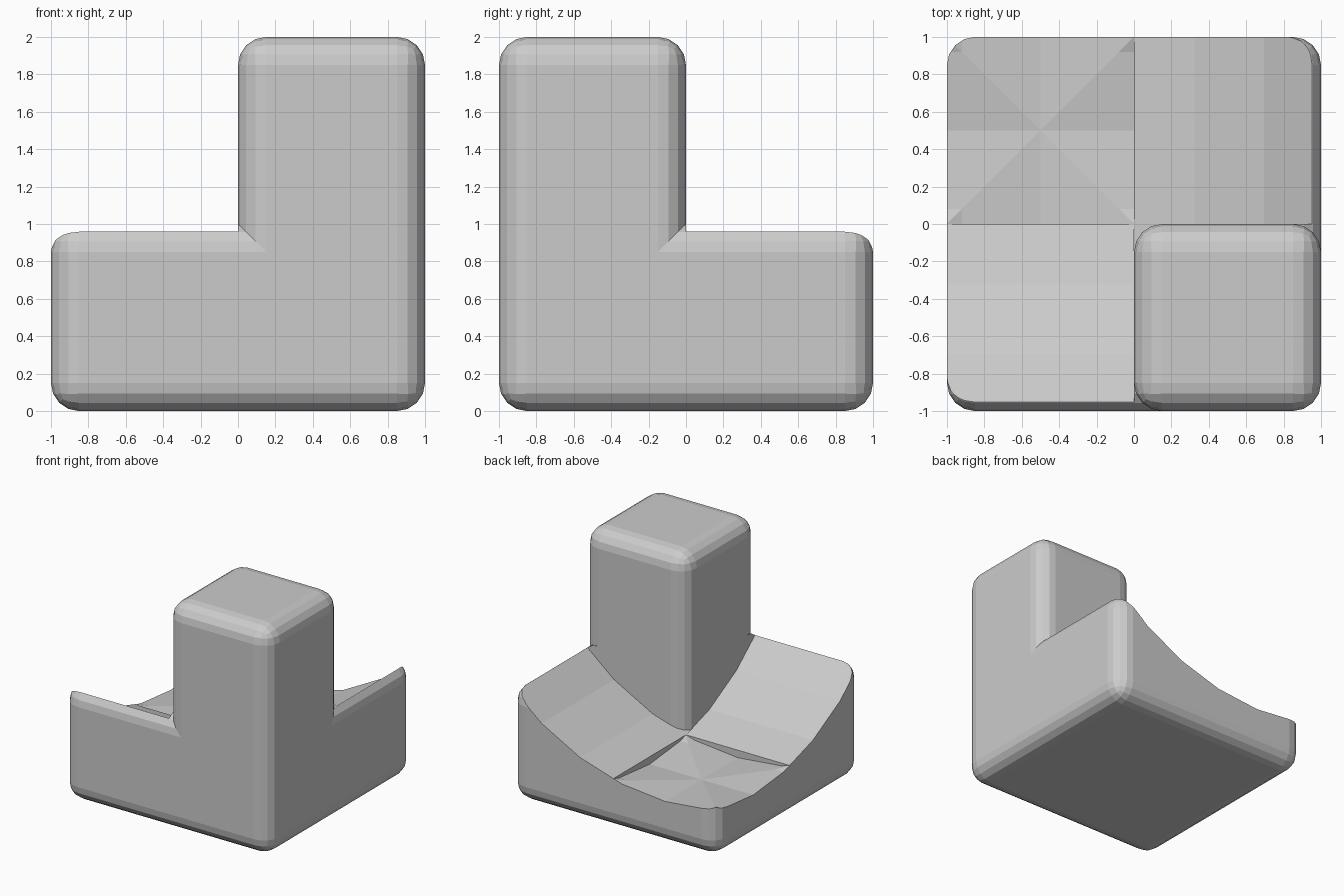
import bpy, bmesh, math

if "Cube" in bpy.data.objects:
    bpy.data.objects.remove(bpy.data.objects["Cube"])

R, LOW, STEP = 2.15, 0.385, math.radians(11.25)


def make_object(name, bm):
    bmesh.ops.recalc_face_normals(bm, faces=bm.faces)
    mesh = bpy.data.meshes.new(name)
    bm.to_mesh(mesh)
    bm.free()
    obj = bpy.data.objects.new(name, mesh)
    bpy.context.collection.objects.link(obj)
    return obj


def rounded_box(name, lo, hi, radius=0.15):
    bm = bmesh.new()
    bmesh.ops.create_cube(bm, size=1)
    for v in bm.verts:
        v.co = [(a + b) / 2 + c * (b - a) for a, b, c in zip(lo, hi, v.co)]
    bmesh.ops.bevel(bm, geom=bm.edges[:], offset=radius, segments=4,
                    profile=0.5, affect='EDGES')
    return make_object(name, bm)


# Faceted circular profile of the dish, measured from the dish centre
KNOTS = [(R * math.sin(i * STEP), LOW + R * (1 - math.cos(i * STEP)))
         for i in range(-6, 7)]


def height(d):
    for (a, za), (b, zb) in zip(KNOTS, KNOTS[1:]):
        if a <= d <= b:
            return za + (zb - za) * (d - a) / (b - a)


def dish_cutter(axis, d0, d1, t0, t1):
    ds = [d0] + [k[0] for k in KNOTS if d0 < k[0] < d1] + [d1]
    profile = [(d, height(d)) for d in ds] + [(d1, 2.5), (d0, 2.5)]
    bm = bmesh.new()
    rings = []
    for t in (t0, t1):
        rings.append([bm.verts.new((d - 0.5, t, z) if axis == 'x'
                                   else (t, 0.5 - d, z)) for d, z in profile])
    a, b = rings
    n = len(a)
    bm.faces.new(a)
    bm.faces.new(b[::-1])
    for i in range(n):
        j = (i + 1) % n
        bm.faces.new((a[i], b[i], b[j], a[j]))
    cutter = make_object("dish_cutter", bm)
    cutter.hide_render = True
    return cutter


# Rounded base block with the curved top cut away
base = rounded_box("base", (-1, -1, 0), (1, 1, 1))
cutters = [
    dish_cutter('x', 0.5, 1.8, 0.0, 1.2),        # back right slope
    dish_cutter('y', 0.5, 1.8, -1.2, 0.0),       # front left slope
    dish_cutter('x', -0.7, 0.501, -0.001, 1.2),  # crossed vaults in the corner
    dish_cutter('y', -0.7, 0.501, -1.2, 0.001),
    dish_cutter('x', 0.499, 0.65, -0.15, 0.002), # clearance at the tower corner
]
for c in cutters:
    mod = base.modifiers.new("cut", 'BOOLEAN')
    mod.operation = 'DIFFERENCE'
    mod.solver = 'EXACT'
    mod.object = c
deps = bpy.context.evaluated_depsgraph_get()
base_mesh = bpy.data.meshes.new_from_object(base.evaluated_get(deps))
base.modifiers.clear()
base.data = base_mesh
for c in cutters:
    bpy.data.objects.remove(c)

# Rounded tower in the front right quarter
rounded_box("tower", (0, -1, 0), (1, 0, 2))
